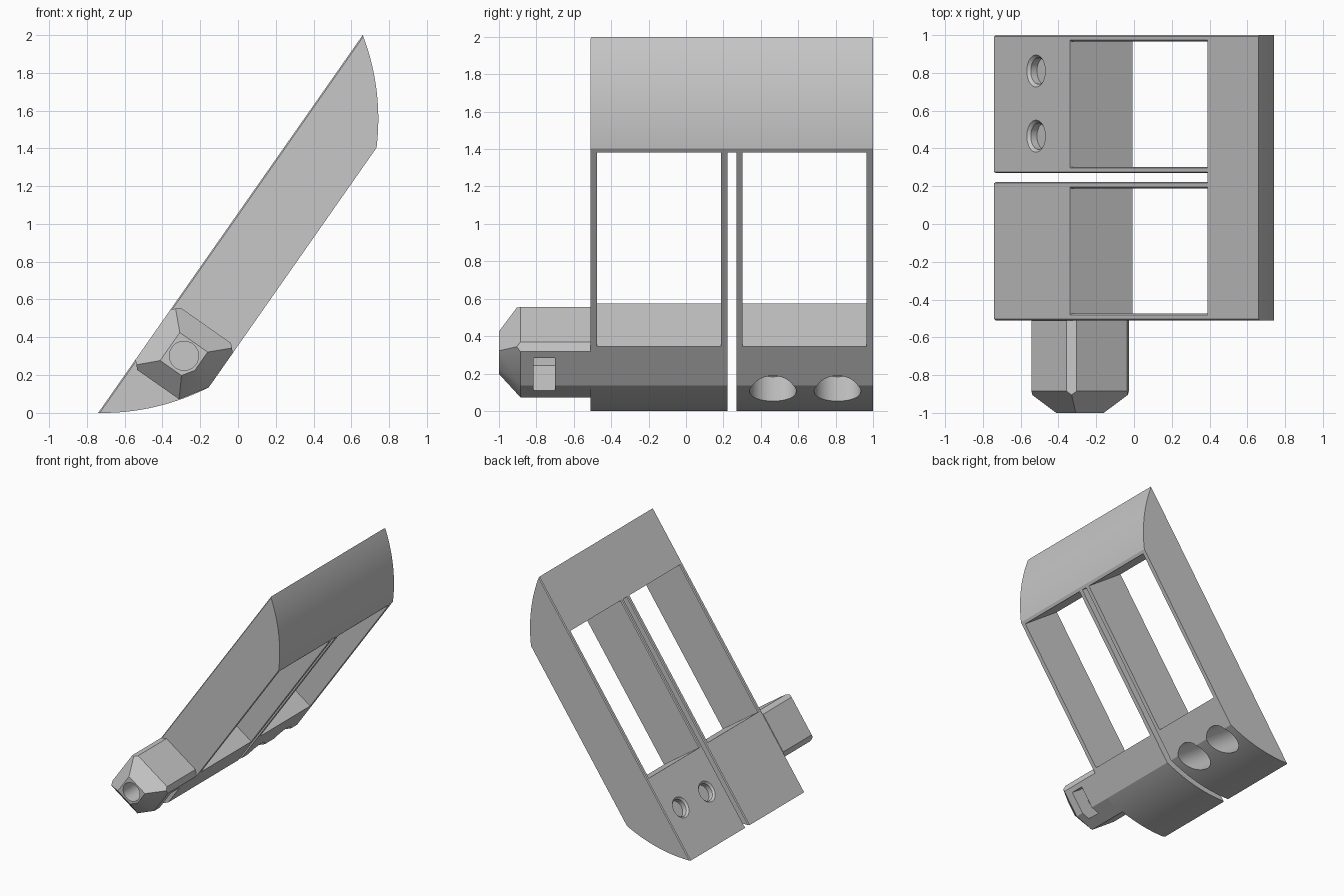
import bpy, bmesh, math
from mathutils import Matrix, Vector

cube = bpy.data.objects.get("Cube")
if cube:
    bpy.data.objects.remove(cube, do_unlink=True)

# Single plastic colour
grey = bpy.data.materials.new("plain grey")
grey.use_nodes = True
grey.diffuse_color = (0.57, 0.57, 0.57, 1)
grey.node_tree.nodes["Principled BSDF"].inputs["Base Color"].default_value = (0.57, 0.57, 0.57, 1)

# The part is modelled lying flat (top face at z = 0), then leaned over
LEAN = Matrix.Translation((-0.74, 0, 0)) @ Matrix.Rotation(math.radians(-55), 4, 'Y')
LENGTH, THICK, FOOT = 2.441, 0.402, 0.447
CHAMFER = 0.007


def make_object(name, bm):
    bmesh.ops.recalc_face_normals(bm, faces=bm.faces)
    mesh = bpy.data.meshes.new(name)
    bm.to_mesh(mesh)
    bm.free()
    mesh.materials.append(grey)
    obj = bpy.data.objects.new(name, mesh)
    bpy.context.collection.objects.link(obj)
    return obj


def loft(name, sections, axis):
    """Join matching outlines; 'Y' outlines are (length, depth), 'X' outlines are (y, z)."""
    bm = bmesh.new()
    rings = []
    for pts, pos in sections:
        rings.append([bm.verts.new((a, pos, -b) if axis == 'Y' else (pos, a, b))
                      for a, b in pts])
    bm.faces.new(rings[0])
    bm.faces.new(rings[-1])
    for lower, upper in zip(rings, rings[1:]):
        for i in range(len(lower)):
            bm.faces.new((lower[i - 1], lower[i], upper[i], upper[i - 1]))
    return make_object(name, bm)


def prism(name, pts, start, end, axis):
    return loft(name, [(pts, start), (pts, end)], axis)


def rod(name, start, end, r1, r2):
    start, end = Vector(start), Vector(end)
    span = end - start
    turn = Vector((0, 0, 1)).rotation_difference(span).to_matrix().to_4x4()
    bm = bmesh.new()
    bmesh.ops.create_cone(bm, cap_ends=True, segments=48, radius1=r1, radius2=r2,
                          depth=span.length,
                          matrix=Matrix.Translation((start + end) / 2) @ turn)
    return make_object(name, bm)


def combine(target, tool, operation='DIFFERENCE'):
    tool.hide_render = True
    mod = target.modifiers.new("cut", 'BOOLEAN')
    mod.operation, mod.object, mod.solver = operation, tool, 'EXACT'
    bpy.context.view_layer.objects.active = target
    bpy.ops.object.modifier_apply(modifier=mod.name)
    bpy.data.objects.remove(tool, do_unlink=True)


def arc(a, b, bulge, steps=20):
    """Points from a to b, swelling outward by the bulge."""
    a, b = Vector(a), Vector(b)
    out = Vector((b.y - a.y, a.x - b.x)).normalized()
    radius = ((b - a).length ** 2 / 4 + bulge ** 2) / (2 * bulge)
    half = math.asin((b - a).length / 2 / radius)
    centre = (a + b) / 2 + out * (bulge - radius)
    along = (b - a).normalized()
    angles = [-half + 2 * half * i / steps for i in range(steps + 1)]
    return [tuple(centre + along * radius * math.sin(t) + out * radius * math.cos(t))
            for t in angles]


def flared(y0, y1):
    """Opening cross-section with a small chamfer at the top face."""
    c, top = CHAMFER, 0.1
    return [(y0, -1), (y0, -c), (y0 - c - top, top), (y1 + c + top, top), (y1, -c), (y1, -1)]


# Frame: rounded-end slab with chamfered long edges
far = arc((LENGTH, 0), (LENGTH - FOOT, THICK), 0.037)
near = arc((FOOT, THICK), (0, 0), 0.037)
frame = prism("frame", far + near, -0.6, 1.1, 'Y')
y0, y1, inset = -0.51, 1.0, CHAMFER
section = [(y0, -1), (y0, -inset), (y0 + inset, 0), (y0 + inset, 0.1),
           (y1 - inset, 0.1), (y1 - inset, 0), (y1, -inset), (y1, -1)]
combine(frame, prism("side_trim", section, -1, 4, 'X'), 'INTERSECT')

# Two windows and the slot between them
for a, b in ((-0.475, 0.188), (0.303, 0.966)):
    combine(frame, prism("window_cutter", flared(a, b), 0.701, 1.967, 'X'))
combine(frame, prism("slot_cutter", flared(0.223, 0.269), -1, 1.967, 'X'))

# Screw holes: chamfered rim, shank hole and wide bore below
for y in (0.465, 0.81):
    for top, bottom, r1, r2 in ((0.015, -0.015, 0.1, 0.07),
                                (0.05, -0.1, 0.07, 0.07),
                                (-0.055, -0.7, 0.125, 0.125)):
        combine(frame, rod("screw_cutter", (0.386, y, top), (0.386, y, bottom), r1, r2))

# Peg: tapered block with trimmed corners
base = [(0.305, 0), (0.706, 0), (0.706, THICK), (FOOT, THICK), (0.305, 0.309)]
tip = [(0.415, 0.11), (0.596, 0.11), (0.596, 0.29), (0.478, 0.29), (0.415, 0.248)]
peg = loft("peg", [(base, -0.51), (base, -0.885), (tip, -1)], 'Y')
cu, cw, reach = 0.506, 0.201, 0.363
diamond = [(cu - reach, cw), (cu, cw - reach), (cu + reach, cw), (cu, cw + reach)]
combine(peg, prism("corner_trim", diamond, -1.2, -0.3, 'Y'), 'INTERSECT')

# Bolt hole in the peg's end and the nut pocket from below
combine(peg, rod("bolt_cutter", (0.508, -1.1, -0.199), (0.508, -0.53, -0.199), 0.077, 0.077))
pocket = [(0.388, 0.6), (0.388, 0.13), (0.508, 0.06), (0.628, 0.13), (0.628, 0.6)]
combine(peg, prism("nut_cutter", pocket, -0.815, -0.70, 'Y'))

# Lean the parts and shade the curves smoothly
for obj in (frame, peg):
    obj.data.transform(LEAN)
    bpy.ops.object.select_all(action='DESELECT')
    obj.select_set(True)
    bpy.context.view_layer.objects.active = obj
    bpy.ops.object.shade_smooth_by_angle(angle=math.radians(25))
